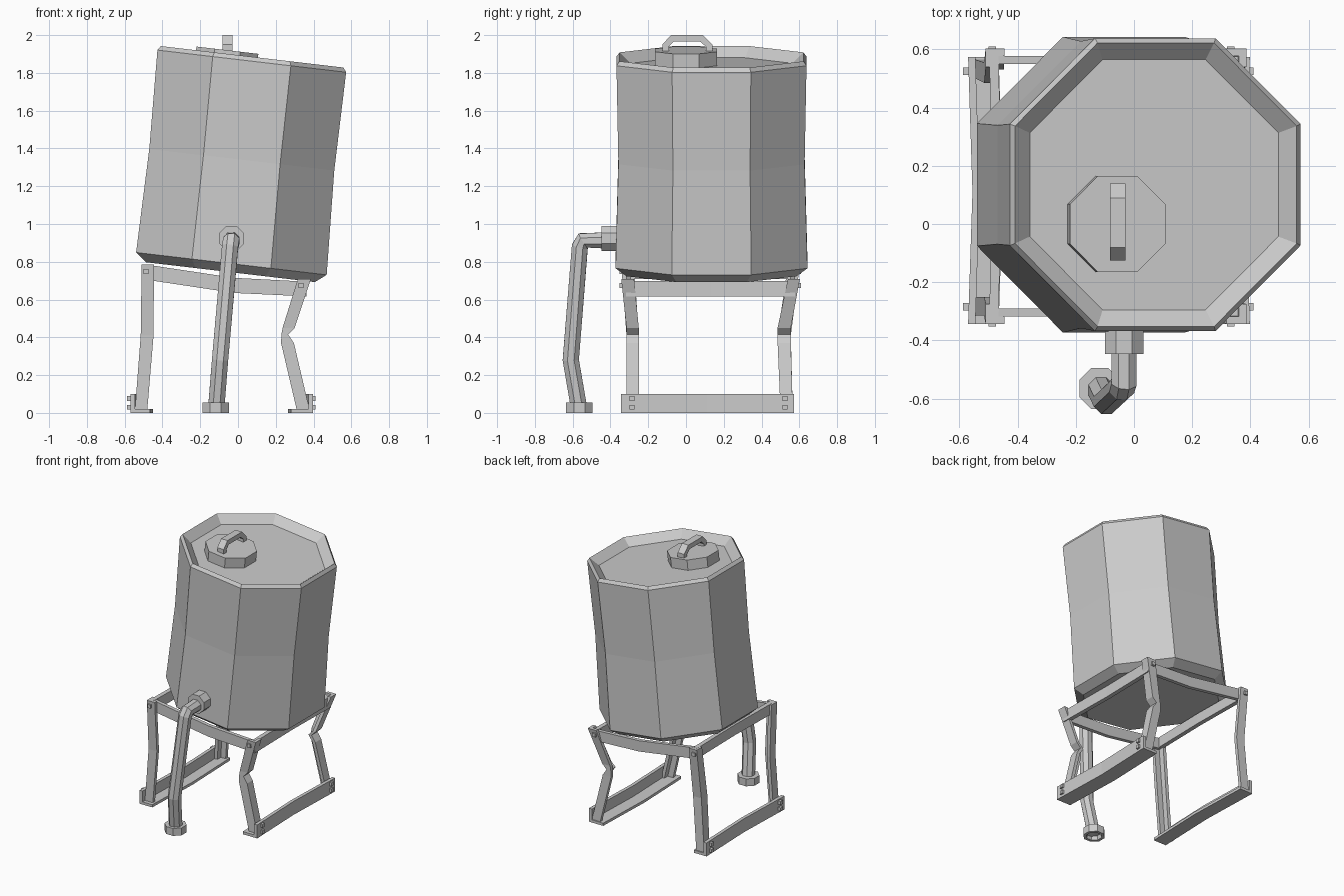
import bpy, math
from mathutils import Vector
import bmesh

if "Cube" in bpy.data.objects:
    bpy.data.objects.remove(bpy.data.objects["Cube"])

TILT = math.radians(6.7)


def loft(name, rings):
    """Skin a list of equal-length closed rings and cap both ends."""
    bm = bmesh.new()
    vr = [[bm.verts.new(p) for p in r] for r in rings]
    n = len(vr[0])
    for a, b in zip(vr, vr[1:]):
        for i in range(n):
            j = (i + 1) % n
            bm.faces.new((a[i], a[j], b[j], b[i]))
    bm.faces.new(vr[0][::-1])
    bm.faces.new(vr[-1])
    bmesh.ops.recalc_face_normals(bm, faces=bm.faces)
    me = bpy.data.meshes.new(name)
    bm.to_mesh(me)
    bm.free()
    ob = bpy.data.objects.new(name, me)
    bpy.context.collection.objects.link(ob)
    return ob


def octagon(c, apothem, u, v):
    """Flat-sided eight point ring around c in the u, v plane."""
    r = apothem / math.cos(math.pi / 8)
    c, u, v = Vector(c), Vector(u), Vector(v)
    return [c + u * r * math.cos(a) + v * r * math.sin(a)
            for a in [math.pi / 8 + k * math.pi / 4 for k in range(8)]]


X, Y, Z = Vector((1, 0, 0)), Vector((0, 1, 0)), Vector((0, 0, 1))
TX = Vector((math.cos(TILT), 0, -math.sin(TILT)))   # tilted sideways axis

# Leaning tank with chamfered base, rim and recessed lid
loft("tank", [octagon((cx, 0.135, cz), r, TX, Y) for cx, cz, r in [
    (-0.04, 0.745, 0.45), (-0.035, 0.79, 0.508), (0.02, 1.34, 0.493),
    (0.073, 1.862, 0.503), (0.075, 1.885, 0.487), (0.069, 1.83, 0.43)]])

# Hatch and its handle
loft("hatch", [octagon((cx, 0, cz), 0.165, TX, Y)
               for cx, cz in [(-0.065, 1.835), (-0.056, 1.92)]])
arch = [(-0.125, 1.91), (-0.125, 1.95), (-0.08, 2.0), (0.09, 2.0), (0.14, 1.95),
        (0.14, 1.91), (0.105, 1.91), (0.105, 1.94), (0.075, 1.965),
        (-0.065, 1.965), (-0.09, 1.94), (-0.09, 1.91)]
loft("hatch_handle", [[(x, y, z) for y, z in arch] for x in (-0.083, -0.03)])

# Outlet collar, bent drain pipe and its hollow foot
loft("pipe_collar", [octagon((-0.034, y, 0.924), 0.066, X, Z) for y in (-0.34, -0.447)])
path = [Vector(p) for p in [(-0.035, -0.42, 0.913), (-0.035, -0.545, 0.913),
                            (-0.042, -0.562, 0.88), (-0.095, -0.61, 0.28),
                            (-0.115, -0.567, 0.03)]]
rings = []
for i, p in enumerate(path):
    d0 = (p - path[max(i - 1, 0)]).normalized()
    d1 = (path[min(i + 1, len(path) - 1)] - p).normalized()
    t = (d0 + d1).normalized()
    u = (X - t * X.dot(t)).normalized()
    rings.append(octagon(p, 0.043, u, t.cross(u)))
loft("drain_pipe", rings)
loft("pipe_foot", [octagon((-0.118, -0.565, z), r, X, Y) for z, r in
                   [(0.03, 0.045), (0.0, 0.05), (0.0, 0.07), (0.055, 0.07)]])


# Angle-iron legs: rows are (outer x, inner x, outer y, inner y, z)
def leg(name, rows, tx, ty):
    loft(name, [[(xo, yo, z), (xi, yo, z), (xi, yo + ty, z), (xo + tx, yo + ty, z),
                 (xo + tx, yi, z), (xo, yi, z)] for xo, xi, yo, yi, z in rows])


T = 0.025
left_x = [(-0.51, -0.445, 0.785), (-0.515, -0.447, 0.41), (-0.545, -0.48, 0.02)]
right_x = [(0.386, 0.317, 0.71), (0.30, 0.236, 0.45), (0.265, 0.23, 0.415),
           (0.296, 0.228, 0.37), (0.378, 0.31, 0.02)]


def rows(xs, top, mid, low):
    out = []
    for k, (xo, xi, z) in enumerate(xs):
        yo, yi = top if k == 0 else low if k == len(xs) - 1 else mid
        out.append((xo, xi, yo, yi, z))
    return out


front_y = [(-0.343, -0.275), (-0.315, -0.25), (-0.315, -0.25)]
back_y = [(0.603, 0.54), (0.555, 0.485), (0.565, 0.5)]
for side, xs, tx in (("left", left_x, T), ("right", right_x, -T)):
    leg("front_leg_" + side, rows(xs, *front_y), tx, T)
    leg("back_leg_" + side, rows(xs, *back_y), tx, -T)

# Sagging front and back rails
for name, y0, y1 in (("front_rail", -0.318, -0.29), ("back_rail", 0.55, 0.578)):
    loft(name, [[(x, y0, a), (x, y1, a), (x, y1, b), (x, y0, b)] for x, a, b in
                [(-0.485, 0.705, 0.785), (-0.02, 0.635, 0.715), (0.36, 0.617, 0.695)]])

# Side rails
for name, x0, x1, a, b in (("left_rail", -0.497, -0.465, 0.708, 0.786),
                           ("right_rail", 0.33, 0.362, 0.615, 0.698)):
    s = 0.008 if x0 < 0 else -0.008
    loft(name, [[(x0 + d, y, a), (x1 + d, y, a), (x1 + d, y, b), (x0 + d, y, b)]
                for y, d in [(-0.318, 0), (0.13, s), (0.578, 0)]])

# Angle-iron foot bars, bent slightly inward at mid length
for name, xo, xi, s in (("left_foot_bar", -0.57, -0.465, 1),
                        ("right_foot_bar", 0.398, 0.28, -1)):
    loft(name, [[(xo + d, y, 0), (xi + d, y, 0), (xi + d, y, 0.02),
                 (xo + d + s * 0.025, y, 0.02), (xo + d + s * 0.025, y, 0.1),
                 (xo + d, y, 0.1)]
                for y, d in [(-0.343, 0), (0.11, s * 0.015), (0.573, 0)]])

# Square bolt heads on feet and rail corners
h = 0.013
square = [(-h, -h), (h, -h), (h, h), (-h, h)]
for side, xa, xb in (("left", -0.588, -0.56), ("right", 0.385, 0.41)):
    for y in (-0.285, 0.525):
        for z in (0.03, 0.077):
            loft("foot_bolt_" + side, [[(x, y + a, z + b) for a, b in square] for x in (xa, xb)])
for x, z in ((-0.487, 0.748), (0.333, 0.674)):
    for name, ya, yb in (("front_bolt", -0.352, -0.325), ("back_bolt", 0.585, 0.61)):
        loft(name, [[(x + a, y, z + b) for a, b in square] for y in (ya, yb)])
